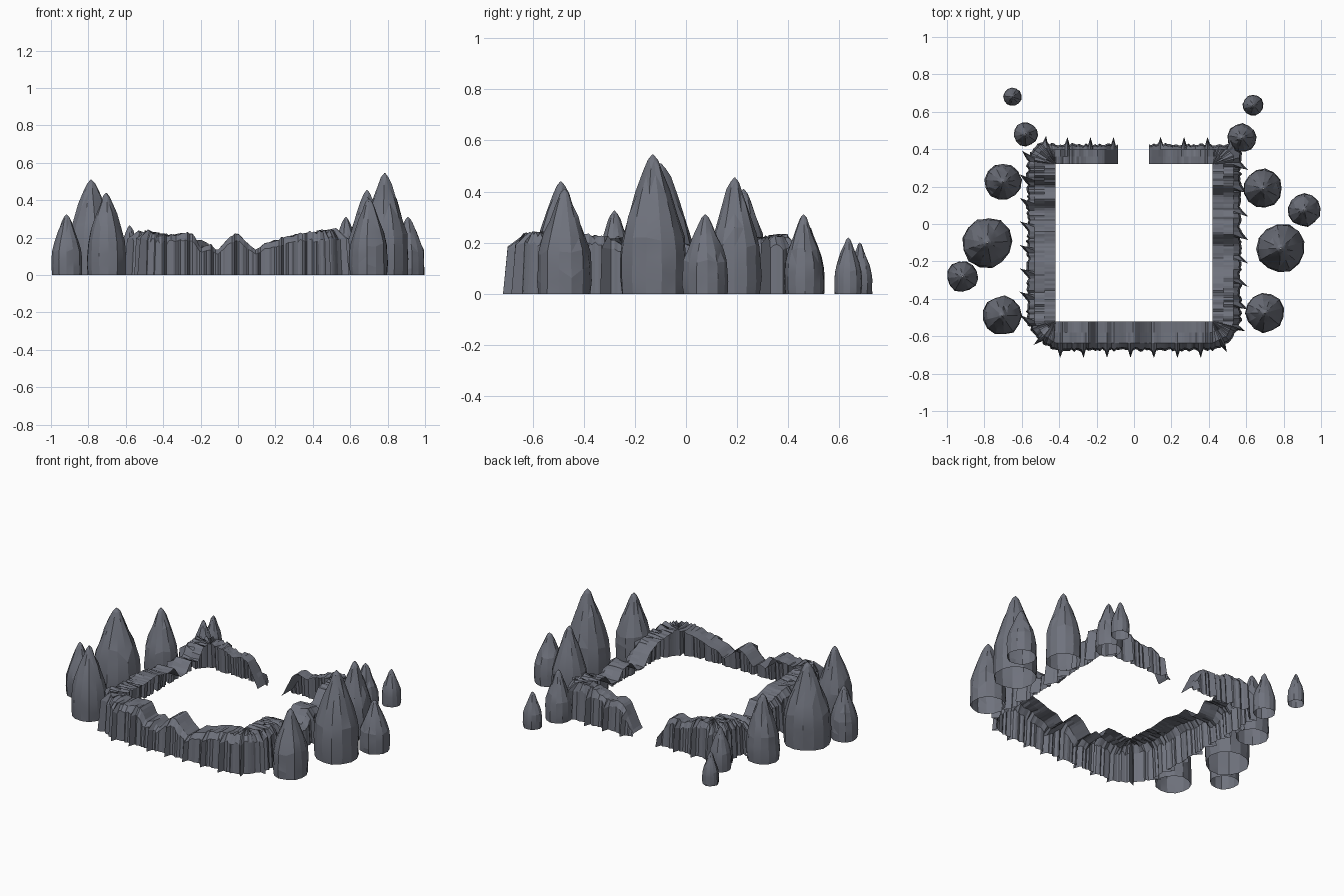
import bpy, bmesh, math, random
from mathutils import Vector

if "Cube" in bpy.data.objects:
    bpy.data.objects.remove(bpy.data.objects["Cube"])

random.seed(7)

rock = bpy.data.materials.new("dark_rock")
rock.diffuse_color = (.16, .17, .205, 1)
rock.use_nodes = True
rock.node_tree.nodes["Principled BSDF"].inputs["Base Color"].default_value = rock.diffuse_color


def finish(bm, name):
    bmesh.ops.remove_doubles(bm, verts=bm.verts, dist=0.0005)
    bmesh.ops.recalc_face_normals(bm, faces=bm.faces)
    me = bpy.data.meshes.new(name)
    bm.to_mesh(me)
    bm.free()
    me.materials.append(rock)
    ob = bpy.data.objects.new(name, me)
    bpy.context.collection.objects.link(ob)
    return ob


def skin(bm, rows, closed=False):
    """Bridge consecutive rows of points with quads."""
    vs = [[bm.verts.new(p) for p in r] for r in rows]
    for a, b in zip(vs, vs[1:]):
        n = len(a)
        for i in range(n if closed else n - 1):
            j = (i + 1) % n
            bm.faces.new((a[i], a[j], b[j], b[i]))


def lerp_table(t, x):
    if x <= t[0][0]:
        return t[0][1]
    for (x0, y0), (x1, y1) in zip(t, t[1:]):
        if x <= x1:
            return y0 + (y1 - y0) * (x - x0) / (x1 - x0)
    return t[-1][1]


# Bullet-shaped rock spires: x, y, radius, height
SPIRES = [
    (-.65, .68, .050, .20), (-.58, .48, .065, .265), (-.70, .225, .10, .41),
    (-.785, -.10, .136, .51), (-.917, -.28, .084, .325), (-.705, -.49, .106, .44),
    (.637, .635, .056, .22), (.577, .46, .077, .31), (.69, .19, .104, .455),
    (.91, .075, .089, .31), (.785, -.13, .130, .545), (.70, -.475, .106, .41),
]
PROFILE = [(0, .97), (.13, 1), (.26, .99), (.4, .95), (.55, .79), (.72, .54),
           (.87, .31), (.96, .16), (1, .02)]


def spire(i, x, y, r, h):
    bm = bmesh.new()
    n = 13
    turn = random.random()
    ripple = [random.uniform(.95, 1.03) for _ in range(n)]
    rows = []
    for fz, fr in PROFILE:
        row = []
        for k in range(n):
            a = 2 * math.pi * (k + turn) / n
            rr = r * fr * ripple[k] * random.uniform(.97, 1.03)
            dz = random.uniform(-.03, .03) * h if 0 < fz < .9 else 0
            row.append((x + rr * math.cos(a), y + rr * math.sin(a), fz * h + dz))
        rows.append(row)
    skin(bm, rows, closed=True)
    bmesh.ops.triangulate(bm, faces=bm.faces)
    ob = finish(bm, f"rock_spire_{i}")
    # Soften gentle edges, keep the stronger facets
    bpy.ops.object.select_all(action='DESELECT')
    ob.select_set(True)
    bpy.context.view_layer.objects.active = ob
    bpy.ops.object.shade_smooth_by_angle(angle=math.radians(12))


for i, s in enumerate(SPIRES):
    spire(i, *s)

# Ridge height along each side of the enclosure
FRONT = [(-.5, .225), (-.38, .21), (-.30, .22), (-.24, .22), (-.2, .145), (-.15, .165),
         (-.11, .13), (-.05, .20), (0, .225), (.05, .17), (.1, .13), (.14, .17),
         (.2, .18), (.25, .2), (.32, .22), (.5, .235)]
LEFT = [(-.5, .225), (-.35, .21), (-.22, .22), (-.1, .19), (-.04, .20), (.02, .12),
        (.08, .12), (.13, .18), (.2, .15), (.25, .22), (.42, .215)]
RIGHT = [(-.5, .235), (-.32, .225), (-.24, .19), (-.18, .12), (-.11, .13), (-.05, .2),
         (.03, .19), (.08, .13), (.15, .14), (.21, .21), (.42, .225)]
# Rear ends sink to the ground at the gap
BACK = [(.085, .02), (.12, .09), (.16, .17), (.2, .19), (.26, .17), (.32, .20), (.42, .22)]
FLOOR_Y = -.52


def height(x, y):
    if y < FLOOR_Y:
        return lerp_table(FRONT, x)
    if abs(x) > .43:
        return lerp_table(LEFT if x < 0 else RIGHT, y)
    return lerp_table(BACK, abs(x))


# Cliff enclosure: outer outline swept clockwise, inner edge is a plain rectangle
OUTER = [Vector(p) for p in [(.08, .42), (.53, .42), (.565, .38), (.565, -.53),
                             (.52, -.62), (.42, -.67), (-.42, -.67), (-.50, -.62),
                             (-.565, -.53), (-.565, .36), (-.5, .43), (-.43, .42), (-.085, .42)]]
STEP = .0125
rows = []
count = 0
for a, b in zip(OUTER, OUTER[1:]):
    d = b - a
    n = max(1, round(d.length / STEP))
    t = d.normalized()
    out = Vector((-t.y, t.x))
    for k in range(n):
        p = a + d * (k / n)
        inner = Vector((max(-.42, min(.42, p.x)), max(FLOOR_Y, min(.32, p.y))))
        h = height(p.x, p.y)
        corner = min(1, max(0, (abs(p.x) - .2) / .2)) if abs(p.y + .1) > .25 else .15
        rough = .002 + .012 * corner
        rib = count % 10 == 5
        push = .04 if rib else random.uniform(-.008, .008)
        slant = t * .03 if rib and abs(t.y) > .9 else Vector((0, 0))
        base = p + out * (push + .006) + slant
        lip = p + out * (push * .8 - .004) + slant * .8
        back = p + (inner - p) * .23
        mid = p + (inner - p) * .6
        jit = lambda s=1: random.uniform(-rough, rough) * s
        rows.append([(base.x, base.y, 0), (lip.x, lip.y, h * .83 + jit()),
                     (back.x, back.y, h + jit() + (.008 if rib else 0)),
                     (mid.x, mid.y, h + jit(.7)), (inner.x, inner.y, h + jit(.3))])
        count += 1
# Clean end at the second side of the rear gap
h = BACK[0][1]
rows.append([(-.085, .426, 0), (-.085, .416, h * .83), (-.085, .397, h),
             (-.085, .36, h), (-.085, .32, h)])
bm = bmesh.new()
skin(bm, rows)
finish(bm, "cliff_enclosure")
